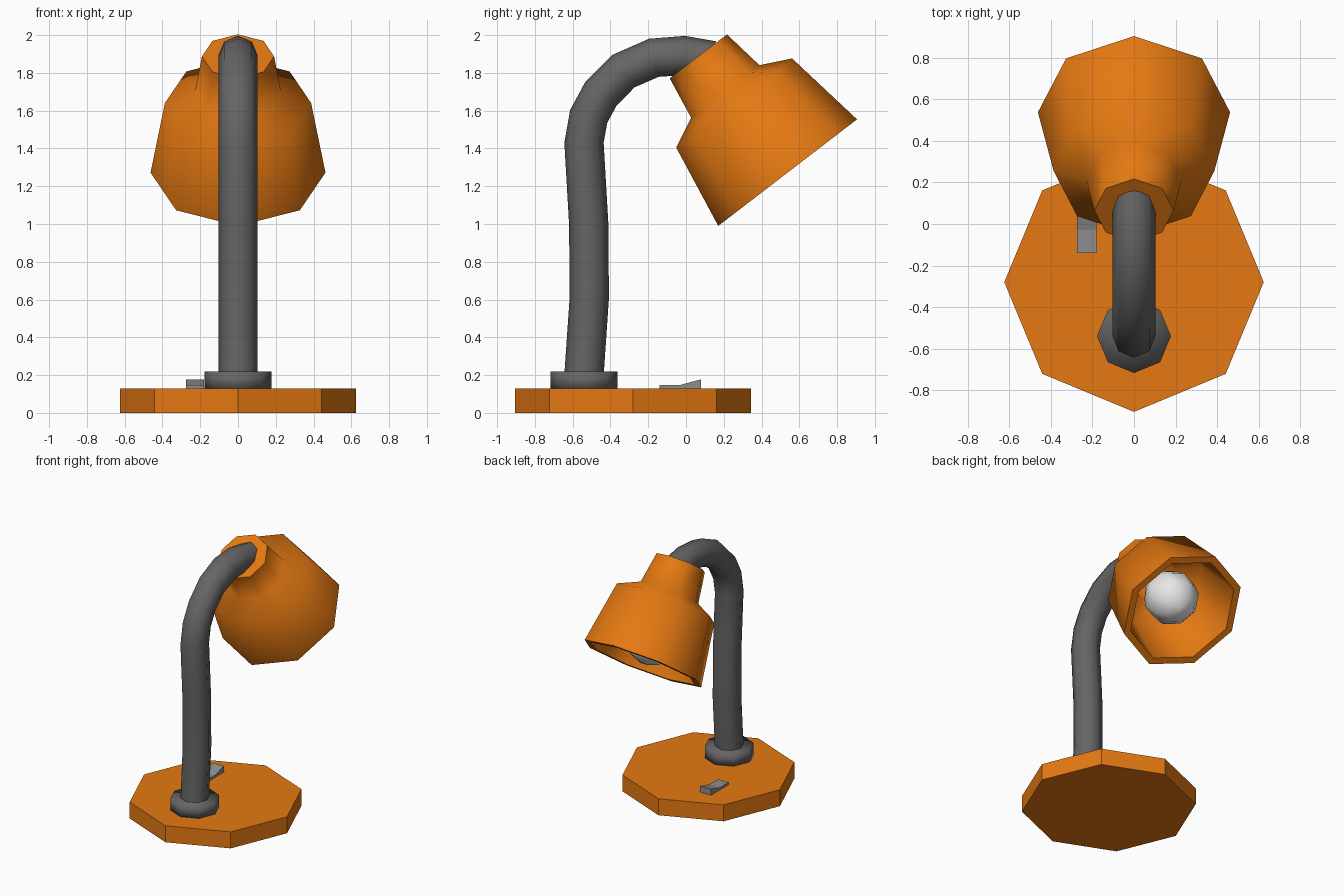
import bpy, bmesh, math
from mathutils import Vector

if "Cube" in bpy.data.objects:
    bpy.data.objects.remove(bpy.data.objects["Cube"])


def material(name, rgb):
    m = bpy.data.materials.new(name)
    m.diffuse_color = (*rgb, 1)
    m.use_nodes = True
    m.node_tree.nodes["Principled BSDF"].inputs["Base Color"].default_value = m.diffuse_color
    return m


orange = material("orange", (0.78, 0.19, 0.006))
dark_grey = material("dark_grey", (0.13, 0.13, 0.13))
mid_grey = material("mid_grey", (0.27, 0.27, 0.27))
white = material("bulb_white", (0.8, 0.8, 0.8))


def loft(name, rings, mat, smooth=None, cap=True, closed=False):
    """Skin a list of vertex rings, optionally capped or joined end to start."""
    bm = bmesh.new()
    vs = [[bm.verts.new(p) for p in r] for r in rings]
    n = len(vs[0])
    pairs = list(zip(vs, vs[1:])) + ([(vs[-1], vs[0])] if closed else [])
    for a, b in pairs:
        for i in range(n):
            j = (i + 1) % n
            bm.faces.new((a[i], a[j], b[j], b[i]))
    if cap:
        bm.faces.new(vs[0][::-1])
        bm.faces.new(vs[-1])
    bmesh.ops.recalc_face_normals(bm, faces=bm.faces)
    me = bpy.data.meshes.new(name)
    bm.to_mesh(me)
    bm.free()
    me.materials.append(mat)
    ob = bpy.data.objects.new(name, me)
    bpy.context.collection.objects.link(ob)
    if smooth:
        bpy.ops.object.select_all(action='DESELECT')
        bpy.context.view_layer.objects.active = ob
        ob.select_set(True)
        bpy.ops.object.shade_smooth_by_angle(angle=math.radians(smooth))
    return ob


def ring(center, axis, r, n=8):
    """Polygon ring around an axis lying in the YZ plane."""
    axis = Vector(axis).normalized()
    u, c = Vector((1, 0, 0)), Vector(center)
    v = axis.cross(u)
    return [c + r * (math.cos(a) * u + math.sin(a) * v)
            for a in (2 * math.pi * i / n for i in range(n))]


UP = (0, 0, 1)

# Octagonal base and arm collar
loft("base", [ring((0, -0.28, z), UP, 0.625) for z in (0, 0.13)], orange)
loft("arm_collar", [ring((0, -0.54, z), UP, 0.178) for z in (0.12, 0.22)], dark_grey, 120)

# Bent arm
path = [Vector((0, y, z)) for y, z in (
    (-0.54, 0.2), (-0.512, 0.61), (-0.515, 1.0), (-0.54, 1.43), (-0.515, 1.57),
    (-0.45, 1.69), (-0.33, 1.81), (-0.17, 1.88), (-0.01, 1.892), (0.14, 1.865))]
rings = []
for i, p in enumerate(path):
    t = path[min(i + 1, len(path) - 1)] - path[max(i - 1, 0)]
    rings.append(ring(p, t, 0.104))
loft("arm", rings, dark_grey, 60)

# Hollow tilted shade: (radius, distance along axis), outer wall then inner wall
rim = Vector((0, 0.538, 1.272))
axis = Vector((0, -0.609, 0.793))
outer = [(0.463, 0), (0.387, 0.465), (0.228, 0.542), (0.191, 0.776)]
inner = [(0.001, 0.776), (0.001, 0.73), (0.14, 0.73), (0.18, 0.5), (0.335, 0.43), (0.41, 0)]
loft("shade", [ring(rim + axis * d, axis, r) for r, d in outer + inner],
     orange, 70, cap=False, closed=True)

# Bulb with a neck running up into the shade
bulb = [(0.2 * math.sin(a), 0.2 - 0.2 * math.cos(a))
        for a in (math.radians(d) for d in (8, 35, 65, 95, 125))]
bulb += [(0.1, 0.44), (0.09, 0.74)]
loft("bulb", [ring(rim + axis * d, axis, r) for r, d in bulb], white, 60)

# Rocker switch
profile = [(-0.14, 0.12), (0.08, 0.12), (0.08, 0.178), (-0.03, 0.148), (-0.14, 0.148)]
loft("switch", [[(x, y, z) for y, z in profile] for x in (-0.275, -0.18)], mid_grey)
